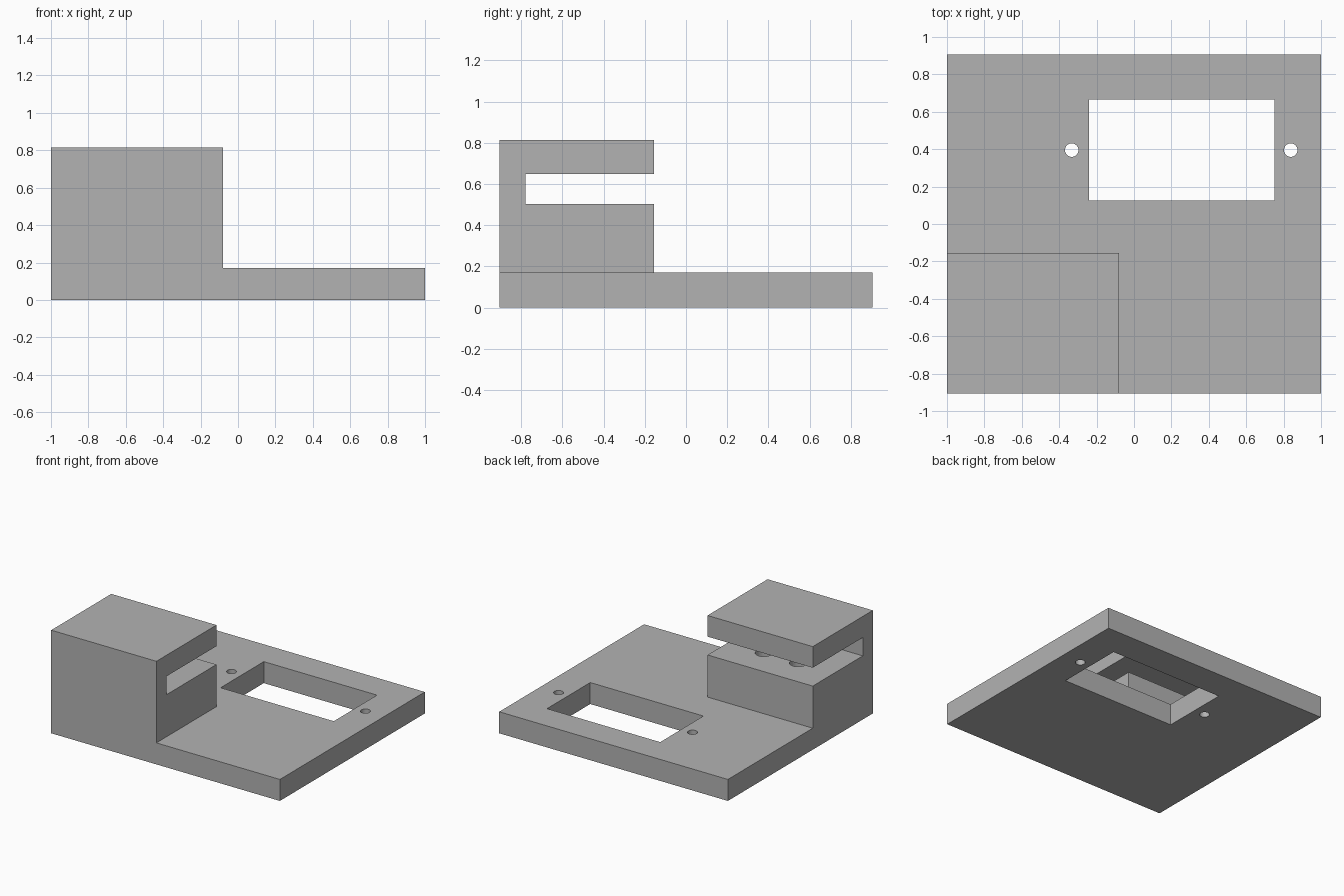
import bpy, bmesh
from mathutils import Matrix

cube = bpy.data.objects.get("Cube")
if cube:
    bpy.data.objects.remove(cube, do_unlink=True)

# Single grey material
grey = bpy.data.materials.new("plain grey")
grey.use_nodes = True
colour = (0.45, 0.45, 0.45, 1)
grey.diffuse_color = colour
grey.node_tree.nodes["Principled BSDF"].inputs["Base Color"].default_value = colour


def add_object(name, bm):
    bmesh.ops.recalc_face_normals(bm, faces=bm.faces)
    mesh = bpy.data.meshes.new(name)
    bm.to_mesh(mesh)
    bm.free()
    mesh.materials.append(grey)
    obj = bpy.data.objects.new(name, mesh)
    bpy.context.collection.objects.link(obj)
    return obj


def box(name, low, high):
    bm = bmesh.new()
    bmesh.ops.create_cube(bm, size=1)
    for v in bm.verts:
        v.co = [h if c > 0 else l for c, l, h in zip(v.co, low, high)]
    return add_object(name, bm)


def rod(name, x, y, low, high, radius):
    bm = bmesh.new()
    bmesh.ops.create_cone(bm, cap_ends=True, segments=32, radius1=radius,
                          radius2=radius, depth=high - low,
                          matrix=Matrix.Translation((x, y, (low + high) / 2)))
    return add_object(name, bm)


def combine(target, other, operation):
    mod = target.modifiers.new(other.name, 'BOOLEAN')
    mod.object = other
    mod.operation = operation
    mod.solver = 'EXACT'
    other.hide_render = True
    helpers.append(other)


helpers = []
EDGE, BASE = 0.905, 0.17

# Base plate joined with the corner block
bracket = box("mounting_bracket", (-1, -EDGE, 0), (1, EDGE, BASE))
combine(bracket, box("corner_block", (-1, -EDGE, 0), (-0.08, -0.155, 0.815)), 'UNION')

# Slot through the block, open at the sides and back
combine(bracket, box("slot_cutter", (-1.2, -0.78, 0.503), (0.1, 0, 0.648)), 'DIFFERENCE')

# Rectangular opening with a screw hole on either side
combine(bracket, box("opening_cutter", (-0.24, 0.125, -0.1), (0.75, 0.665, 0.3)), 'DIFFERENCE')
for x in (-0.333, 0.838):
    combine(bracket, rod("screw_hole_cutter", x, 0.395, -0.1, 0.3, 0.036), 'DIFFERENCE')

# Blind holes in the slot floor
for x in (-0.69, -0.39):
    combine(bracket, rod("slot_hole_cutter", x, -0.415, BASE, 0.57, 0.062), 'DIFFERENCE')

# Bake the cuts and discard the helpers
bpy.context.view_layer.update()
evaluated = bracket.evaluated_get(bpy.context.evaluated_depsgraph_get())
bracket.data = bpy.data.meshes.new_from_object(evaluated)
bracket.modifiers.clear()
for helper in helpers:
    bpy.data.objects.remove(helper, do_unlink=True)

# Keep hole walls smooth and all edges crisp
bpy.ops.object.select_all(action='DESELECT')
bpy.context.view_layer.objects.active = bracket
bracket.select_set(True)
bpy.ops.object.shade_smooth_by_angle()
